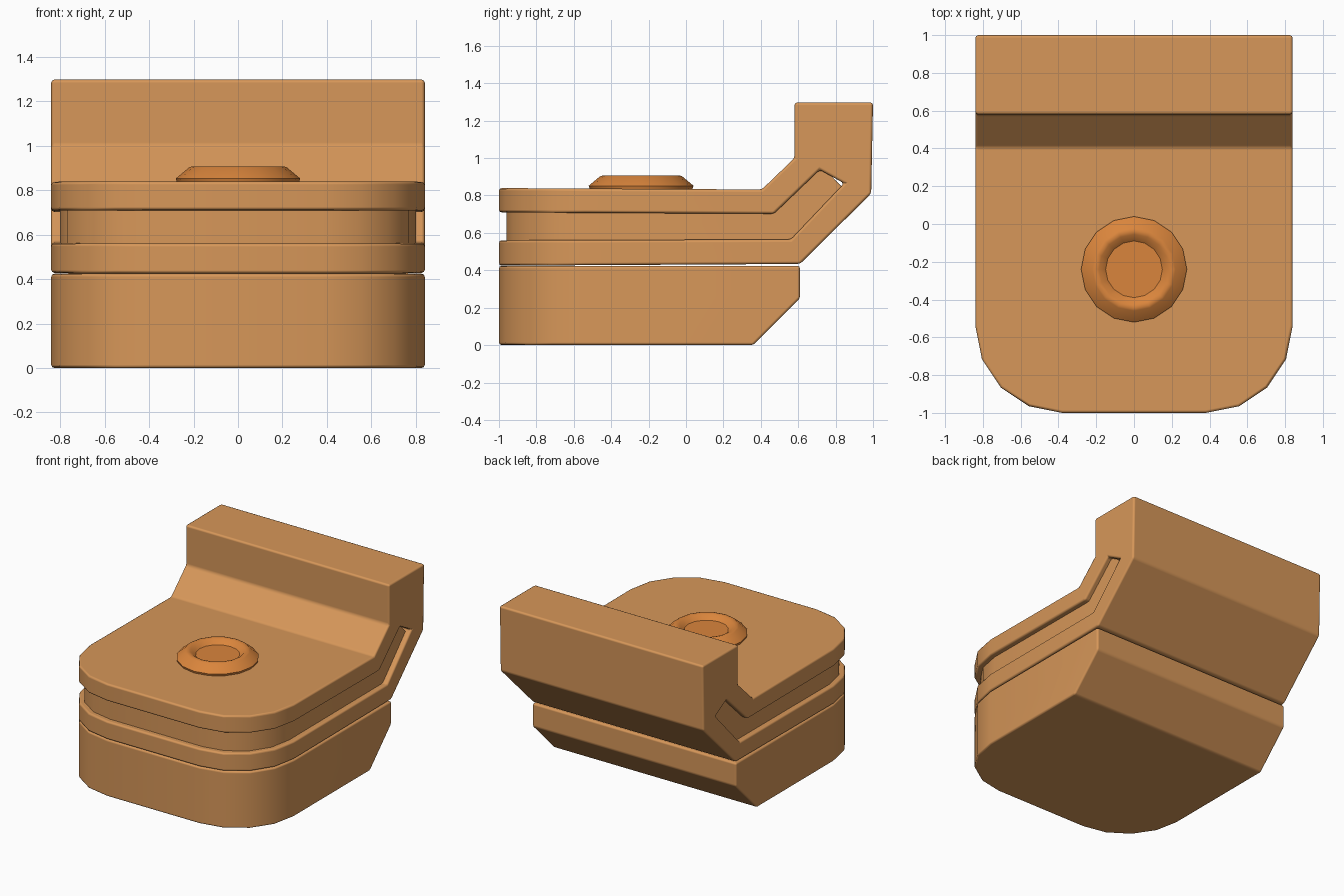
import bpy
import bmesh
from math import cos, sin, pi
from mathutils import Vector

if "Cube" in bpy.data.objects:
    bpy.data.objects.remove(bpy.data.objects["Cube"])

CENTRE_X, CENTRE_Y = 0.38, -0.54      # centre of the rounded front corner


def material(name, colour):
    mat = bpy.data.materials.new(name)
    mat.use_nodes = True
    mat.diffuse_color = colour
    mat.node_tree.nodes["Principled BSDF"].inputs["Base Color"].default_value = colour
    return mat


def add_mesh(name, bm, mat):
    bmesh.ops.recalc_face_normals(bm, faces=bm.faces)
    mesh = bpy.data.meshes.new(name)
    bm.to_mesh(mesh)
    bm.free()
    mesh.materials.append(mat)
    obj = bpy.data.objects.new(name, mesh)
    bpy.context.collection.objects.link(obj)
    return obj


def prism(name, points, along, mat):
    """Extrude a closed outline of 3D points along a vector."""
    bm = bmesh.new()
    face = bm.faces.new([bm.verts.new(p) for p in points])
    new = bmesh.ops.extrude_face_region(bm, geom=[face])["geom"]
    verts = [v for v in new if isinstance(v, bmesh.types.BMVert)]
    bmesh.ops.translate(bm, verts=verts, vec=along)
    return add_mesh(name, bm, mat)


def plan_outline(radius):
    """Square at the back, rounded at the two front corners."""
    corner = [(CENTRE_X + radius * cos(i * pi / 8), CENTRE_Y - radius * sin(i * pi / 8))
              for i in range(5)]
    half = [(CENTRE_X + radius, 1.2)] + corner
    return half + [(-x, y) for x, y in reversed(half)]


def rounded_part(name, profile, radius, mat, bevel):
    """Side profile extruded across, trimmed to the rounded plan."""
    part = prism(name, [(-0.95, y, z) for y, z in profile], Vector((1.9, 0, 0)), mat)
    plan = prism(name + "_cutter", [(x, y, -0.2) for x, y in plan_outline(radius)],
                 Vector((0, 0, 1.8)), mat)
    trim = part.modifiers.new("trim", 'BOOLEAN')
    trim.operation = 'INTERSECT'
    trim.solver = 'EXACT'
    trim.object = plan
    bpy.ops.object.select_all(action='DESELECT')
    bpy.context.view_layer.objects.active = part
    part.select_set(True)
    bpy.ops.object.modifier_apply(modifier=trim.name)
    bpy.data.objects.remove(plan)
    part.data.shade_smooth()
    edge = part.modifiers.new("soft_edges", 'BEVEL')
    edge.width = bevel
    edge.segments = 2
    edge.limit_method = 'ANGLE'
    edge.angle_limit = 0.5
    edge.harden_normals = True
    return part


tan = material("tan_orange", (0.68, 0.31, 0.10, 1))
orange = material("deep_orange", (0.70, 0.235, 0.045, 1))

# Lower block with a chamfered back
rounded_part("base_block", [(-1.1, 0), (0.36, 0), (0.61, 0.25), (0.61, 0.424), (-1.1, 0.424)],
             0.46, tan, 0.015)

# Upper body with raised back and a slot running in from the front
slot_low = [(-1.1, 0.56), (0.56, 0.565), (0.845, 0.865)]
slot_high = [(0.715, 0.937), (0.47, 0.702), (-1.1, 0.71)]
rounded_part("upper_body", [(-1.1, 0.84), (0.405, 0.832), (0.58, 1.0), (0.58, 1.297),
                            (1.0, 1.297), (0.99, 0.81), (0.61, 0.434), (-1.1, 0.424)]
             + slot_low + slot_high, 0.46, tan, 0.015)

# Recessed core filling the slot
core = [(y, z - 0.03) for y, z in slot_low] + [(y, z + 0.03) for y, z in slot_high]
rounded_part("recessed_core", core, 0.42, tan, 0.004)

# Round button with a dished top
bm = bmesh.new()
rings = [(0.27, 0.82), (0.28, 0.852), (0.22, 0.902), (0.205, 0.907),
         (0.185, 0.902), (0.15, 0.872)]
loops = [[bm.verts.new((r * cos(i * pi / 8), r * sin(i * pi / 8) - 0.24, z))
          for i in range(16)] for r, z in rings]
for a, b in zip(loops, loops[1:]):
    for i in range(16):
        j = (i + 1) % 16
        bm.faces.new((a[i], a[j], b[j], b[i]))
bm.faces.new(loops[0])
bm.faces.new(loops[-1])
button = add_mesh("button", bm, orange)
bpy.ops.object.select_all(action='DESELECT')
bpy.context.view_layer.objects.active = button
button.select_set(True)
bpy.ops.object.shade_smooth_by_angle(angle=0.7)
